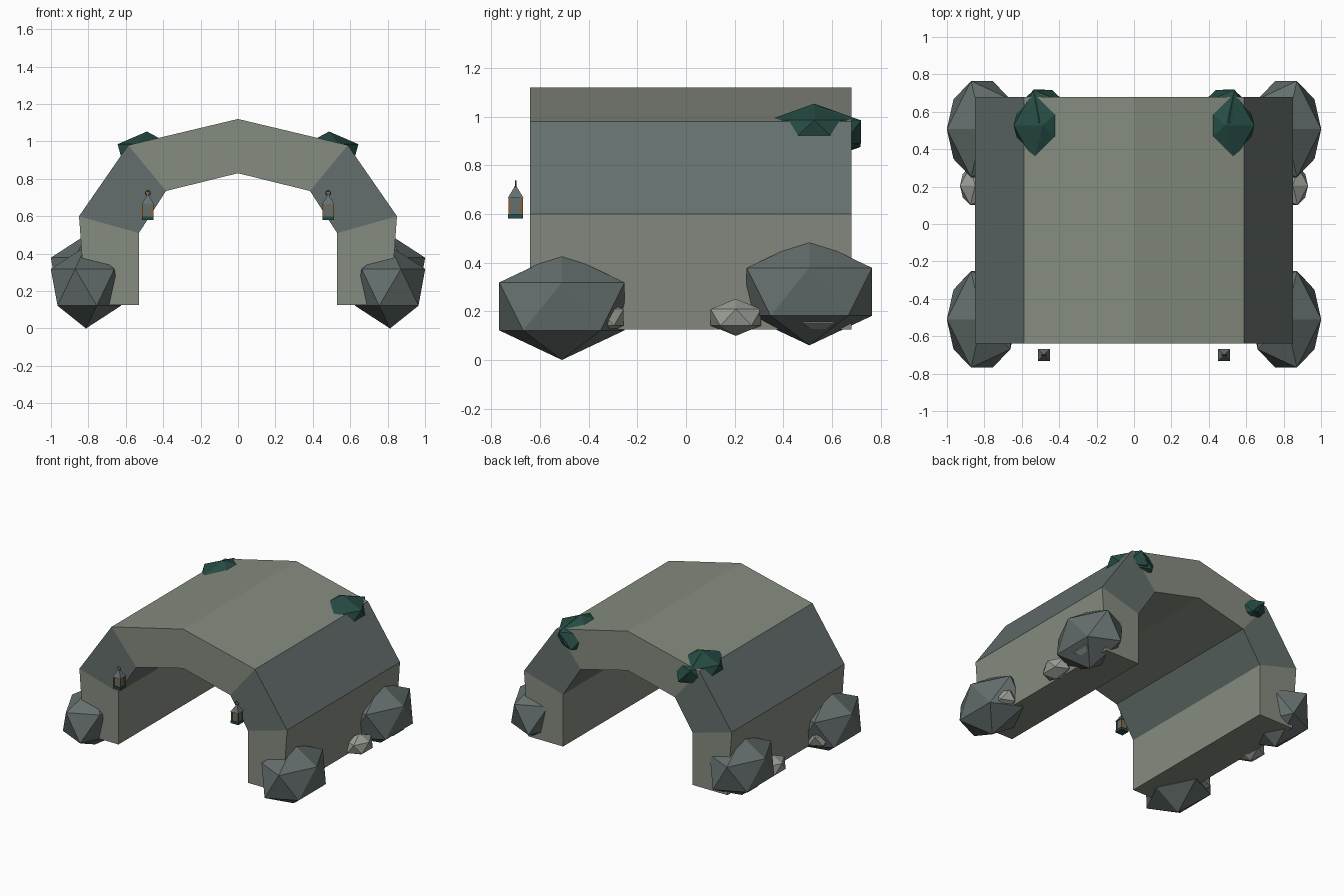
import bpy, bmesh
from mathutils import Matrix, Vector

cube = bpy.data.objects.get("Cube")
if cube:
    bpy.data.objects.remove(cube, do_unlink=True)


def material(name, hex_code):
    srgb = [int(hex_code[i:i + 2], 16) / 255 for i in (0, 2, 4)]
    colour = [c / 12.92 if c < 0.04 else ((c + 0.055) / 1.055) ** 2.4 for c in srgb] + [1]
    m = bpy.data.materials.new(name)
    m.use_nodes = True
    m.diffuse_color = colour
    bsdf = m.node_tree.nodes["Principled BSDF"]
    bsdf.inputs["Base Color"].default_value = colour
    bsdf.inputs["Roughness"].default_value = 0.9
    return m


STONE = material("pale stone", "868c81")
SLATE = material("slate stone", "646f6d")
PEBBLE = material("light pebble", "989d94")
MOSS = material("dark moss", "264c44")
BRASS = material("aged brass", "8a6230")


def finish(name, bm, *mats):
    bmesh.ops.recalc_face_normals(bm, faces=bm.faces)
    mesh = bpy.data.meshes.new(name)
    bm.to_mesh(mesh)
    bm.free()
    for m in mats:
        mesh.materials.append(m)
    obj = bpy.data.objects.new(name, mesh)
    bpy.context.collection.objects.link(obj)
    return obj


def rock(name, centre, radii, mat, side):
    """Stretched icosahedron, mirrored to either side."""
    bm = bmesh.new()
    bmesh.ops.create_icosphere(bm, subdivisions=1, radius=1)
    for v in bm.verts:
        p = Vector(v.co[i] * radii[i] + centre[i] for i in range(3))
        v.co = (p.x * side, p.y, p.z)
    return finish(name, bm, mat)


def box(name, centre, size, mat):
    bm = bmesh.new()
    bmesh.ops.create_cube(bm, size=1, matrix=Matrix.Translation(centre)
                          @ Matrix.Diagonal((*size, 1)))
    return finish(name, bm, mat)


# Arch: outer and inner profile from ground to crown, mirrored, then extruded
FRONT, BACK = -0.64, 0.68
outer = [(0.815, 0.125), (0.85, 0.6), (0.587, 0.98), (0, 1.12)]
inner = [(0.53, 0.125), (0.53, 0.51), (0.385, 0.735), (0, 0.83)]
outer += [(-x, z) for x, z in reversed(outer[:-1])]
inner += [(-x, z) for x, z in reversed(inner[:-1])]

bm = bmesh.new()
rings = [[bm.verts.new((x, y, z)) for x, y, z in
          ((o[0], FRONT, o[1]), (o[0], BACK, o[1]), (i[0], BACK, i[1]), (i[0], FRONT, i[1]))]
         for o, i in zip(outer, inner)]
for n, (a, b) in enumerate(zip(rings, rings[1:])):
    for k in range(4):
        face = bm.faces.new((a[k], a[(k + 1) % 4], b[(k + 1) % 4], b[k]))
        face.material_index = 1 if n in (1, 4) else 0   # haunches are slate
bm.faces.new(rings[0])
bm.faces.new(rings[-1])
finish("stone_arch", bm, STONE, SLATE)


def lantern(x, y, label):
    # Base, body, corner posts
    box(label + "_lantern_base", (x, y, 0.59), (0.062, 0.062, 0.018), MOSS)
    box(label + "_lantern_body", (x, y, 0.632), (0.048, 0.048, 0.07), SLATE)
    bm = bmesh.new()
    for sx in (-1, 1):
        for sy in (-1, 1):
            bmesh.ops.create_cube(bm, size=1, matrix=Matrix.Translation(
                (x + sx * 0.025, y + sy * 0.025, 0.632)) @ Matrix.Diagonal((0.009, 0.009, 0.07, 1)))
    finish(label + "_lantern_posts", bm, BRASS)
    # Pyramid roof
    bm = bmesh.new()
    bmesh.ops.create_cone(bm, cap_ends=True, segments=4, radius1=0.046, radius2=0.004, depth=0.05,
                          matrix=Matrix.Translation((x, y, 0.69))
                          @ Matrix.Rotation(0.7854, 4, 'Z'))
    finish(label + "_lantern_roof", bm, SLATE)
    # Hanging ring
    bpy.ops.mesh.primitive_torus_add(major_segments=10, minor_segments=4, major_radius=0.013,
                                     minor_radius=0.003, location=(x, y, 0.724),
                                     rotation=(1.5708, 0, 0))
    ring = bpy.context.object
    ring.name = label + "_lantern_ring"
    ring.data.materials.append(BRASS)


for label, side in (("left", 1), ("right", -1)):
    # Corner boulders
    boulder = (0.21, 0.303, 0.22)
    rock(label + "_front_boulder", (0.813, -0.51, 0.22), boulder, SLATE, side)
    rock(label + "_back_boulder", (0.813, 0.507, 0.28), boulder, SLATE, side)
    # Pebbles along the foot
    for n, (x, y, z) in enumerate([(0.85, -0.36, 0.175), (0.85, 0.205, 0.175),
                                   (0.867, 0.545, 0.184)]):
        rock(f"{label}_pebble_{n}", (x, y, z), (0.09, 0.122, 0.076), PEBBLE, side)
    # Moss on the roof edge and over the back
    rock(label + "_moss_clump", (0.487, 0.527, 0.93), (0.175, 0.223, 0.123), MOSS, side)
    rock(label + "_hanging_moss", (0.507, 0.545, 0.937), (0.11, 0.205, 0.106), MOSS, side)
    lantern(0.482 * side, -0.7, label)
